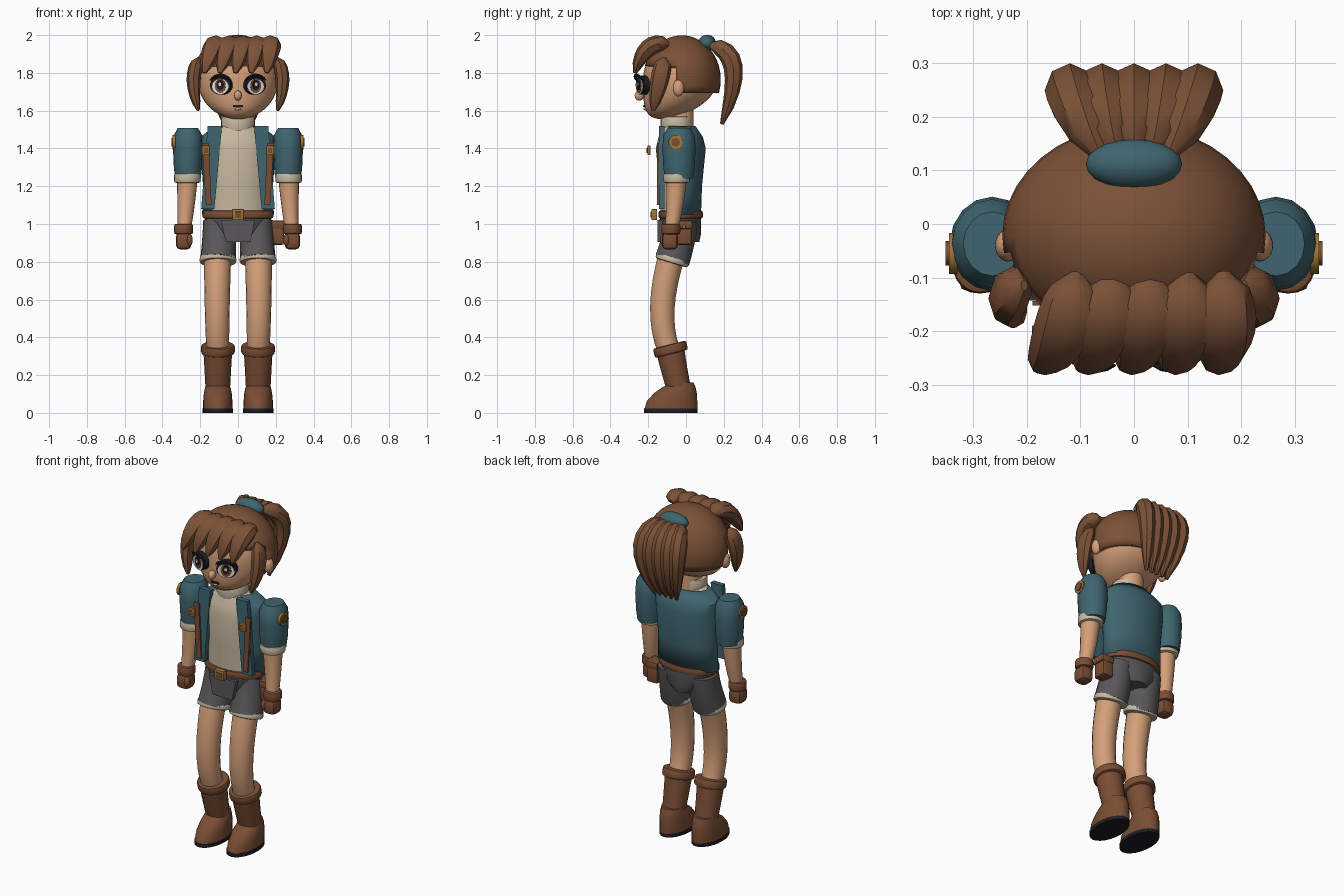
import bpy, bmesh, math
from mathutils import Vector, Matrix, Euler

default_cube = bpy.data.objects.get("Cube")
if default_cube:
    bpy.data.objects.remove(default_cube, do_unlink=True)


def material(name, red, green, blue):
    mat = bpy.data.materials.new(name)
    mat.use_nodes = True
    mat.diffuse_color = (red, green, blue, 1)
    mat.node_tree.nodes["Principled BSDF"].inputs["Base Color"].default_value = mat.diffuse_color
    return mat


HAIR = material("hair brown", .2, .083, .038)
LEATHER = material("leather brown", .195, .075, .034)
SKIN = material("warm skin", .66, .35, .19)
TEAL = material("jacket teal", .05, .13, .16)
CREAM = material("cream cloth", .58, .49, .36)
GREY = material("charcoal grey", .1, .095, .1)
BLACK = material("soft black", .012, .012, .018)
GOLD = material("dull gold", .36, .19, .035)
WHITE = material("eye white", .78, .76, .72)


def finish(name, mat, bm, mirror=False, thickness=0):
    """Turn a bmesh into a smooth shaded object, mirrored across x if asked."""
    bmesh.ops.recalc_face_normals(bm, faces=bm.faces)
    mesh = bpy.data.meshes.new(name)
    bm.to_mesh(mesh)
    bm.free()
    mesh.materials.append(mat)
    mesh.shade_smooth()
    mesh.set_sharp_from_angle(angle=math.radians(40))
    part = bpy.data.objects.new(name, mesh)
    bpy.context.collection.objects.link(part)
    if thickness:
        solidify = part.modifiers.new("thickness", 'SOLIDIFY')
        solidify.thickness = thickness
    if mirror:
        part.modifiers.new("mirror", 'MIRROR')


def placed(at, size, rotation=(0, 0, 0)):
    return Matrix.LocRotScale(Vector(at), Euler(rotation), Vector(size))


def bridge(rings, closed=True):
    """Skin a row of point rings; open rings get no end caps."""
    bm = bmesh.new()
    rows = [[bm.verts.new(point) for point in ring] for ring in rings]
    for low, high in zip(rows, rows[1:]):
        for i in range(0 if closed else 1, len(low)):
            bm.faces.new((low[i - 1], low[i], high[i], high[i - 1]))
    if closed:
        bm.faces.new(rows[0])
        bm.faces.new(rows[-1])
    return bm


def loft(sections, start=0, end=math.tau, count=28):
    """Level elliptical rings, each as height, x, y, radius x, radius y."""
    closed = end - start == math.tau
    step = (end - start) / (count if closed else count - 1)
    turns = [start + step * i for i in range(count)]
    return bridge([[(x + rx * math.cos(a), y + ry * math.sin(a), z) for a in turns]
                   for z, x, y, rx, ry in sections], closed)


def sweep(start, middle, end, radii, sides, steps=9):
    """Tube along a curve through three points; radii(t) gives width and depth."""
    start, middle, end = Vector(start), Vector(middle), Vector(end)
    control = middle * 2 - (start + end) / 2
    rings = []
    for i in range(steps):
        t = i / (steps - 1)
        centre = start.lerp(control, t).lerp(control.lerp(end, t), t)
        along = (control.lerp(end, t) - start.lerp(control, t)).normalized()
        across = (Vector((1, 0, 0)) - along * along.x).normalized()
        outward = along.cross(across)
        width, depth = radii(t)
        turns = [k * math.tau / sides for k in range(sides)]
        rings.append([centre + across * width * math.cos(a) + outward * depth * math.sin(a) for a in turns])
    return bridge(rings)


def limb(start, middle, end, thick, thin):
    return sweep(start, middle, end, lambda t: [thick + (thin - thick) * t] * 2, sides=18)


def hair_lock(start, middle, end, width, depth):
    """Eight sided tuft, full near the root and narrow at the tip."""
    def radii(t):
        fullness = .2 + .8 * max(0, math.sin(math.pi * t ** .75)) ** .6
        return width * fullness, depth * fullness
    return sweep(start, middle, end, radii, sides=8)


def ball(at, size, segments=20, rings=12):
    bm = bmesh.new()
    bmesh.ops.create_uvsphere(bm, u_segments=segments, v_segments=rings, radius=1, matrix=placed(at, size))
    return bm


def box(at, size, bevel=.004):
    bm = bmesh.new()
    bmesh.ops.create_cube(bm, size=1, matrix=placed(at, size))
    bmesh.ops.bevel(bm, geom=bm.edges[:], offset=bevel, segments=2, affect='EDGES', profile=.5)
    return bm


def drum(at, size, rotation=(0, 0, 0), bevel=0, sides=24):
    """Elliptical cylinder, with rolled rims when bevelled."""
    bm = bmesh.new()
    bmesh.ops.create_cone(bm, cap_ends=True, segments=sides, radius1=1, radius2=1, depth=1,
                          matrix=placed(at, size, rotation))
    if bevel:
        rims = [e for e in bm.edges if any(len(f.verts) > 4 for f in e.link_faces)]
        bmesh.ops.bevel(bm, geom=rims, offset=bevel, segments=2, affect='EDGES', profile=.5)
    return bm


def panel(outline, y, depth):
    return bridge([[(x, y + side * depth / 2, z) for x, z in outline] for side in (-1, 1)])


# Head: a sphere whose lower half slides forward into the chin
SKULL = 1.765
head = ball((0, -.03, SKULL), (.213, .197, .21), segments=32, rings=20)
for vert in head.verts:
    vert.co.y -= 2.2 * min(0, vert.co.z - SKULL) ** 2
finish("head", SKIN, head)
finish("ear", SKIN, ball((.235, -.04, 1.72), (.025, .03, .045)), mirror=True)
finish("nose", SKIN, ball((0, -.247, 1.68), (.02, .025, .027)))
finish("mouth", BLACK, box((0, -.222, 1.625), (.055, .01, .012)))
finish("lower_lip", SKIN, ball((0, -.215, 1.61), (.016, .01, .008)))

# Eyes: stacked plates that face slightly outwards
EYE_TURN = math.radians(22)
facing = Vector((math.sin(EYE_TURN), -math.cos(EYE_TURN), 0))
finish("eye_outline", BLACK, drum((.088, -.229, 1.735), (.058, .05, .034), (math.pi / 2, 0, EYE_TURN)), mirror=True)
eye_layers = [("eye_white", WHITE, .047, .04), ("iris", LEATHER, .03, .038),
              ("pupil", BLACK, .019, .027), ("eye_shine", WHITE, .008, .009)]
for layer, (name, mat, width, height) in enumerate(eye_layers):
    at = Vector((.086, -.229, 1.728 + layer * .004)) + facing * (.018 + layer * .003)
    finish(name, mat, drum(at, (width, height, .005), (math.pi / 2, 0, EYE_TURN)), mirror=True)
finish("upper_lash", BLACK, hair_lock((.035, -.264, 1.76), (.095, -.262, 1.787), (.15, -.222, 1.76), .01, .01),
       mirror=True)

# Hair cap: a larger sphere opened around the face and neck
cap = ball((0, -.022, SKULL), (.246, .206, .234), segments=40, rings=20)
opening = []
for face in cap.faces:
    middle = face.calc_center_median()
    if middle.z < 1.69 or (middle.z < 1.84 and middle.y < -.065):
        opening.append(face)
bmesh.ops.delete(cap, geom=opening, context='FACES')
finish("hair_cap", HAIR, cap, thickness=.03)

# Fringe, side locks and ponytail
for k in range(5):
    root, tip = .068 * k - .105, .083 * k - .18
    finish(f"fringe_lock_{k + 1}", HAIR,
           hair_lock((root, -.09, 1.95), ((root + tip) / 2 + .01, -.2, 1.93), (tip, -.27, 1.8), .058, .048))
    spread = .06 * (k - 2)
    finish(f"ponytail_lock_{k + 1}", HAIR,
           hair_lock((spread * .5, .12, 1.95), (spread, .25, 1.83), (spread * .6, .19, 1.53), .048, .052))
finish("side_lock", HAIR, hair_lock((.205, -.115, 1.88), (.235, -.14, 1.76), (.21, -.175, 1.6), .038, .05), mirror=True)
finish("hair_tie", TEAL, ball((0, .112, 1.957), (.09, .047, .045)))

# Torso: jacket and shirt share one set of sections
torso = [(1.05, 0, -.02, .19, .1), (1.2, 0, -.02, .185, .105), (1.4, 0, -.02, .2, .125),
         (1.46, 0, -.02, .2, .11), (1.52, 0, -.03, .12, .08)]
finish("shirt", CREAM, loft([(z, x, y - .02, rx - .03, ry - .005) for z, x, y, rx, ry in torso]))
finish("jacket_body", TEAL, loft(torso, math.radians(-50), math.radians(230)), thickness=.014)
finish("neck", SKIN, drum((0, -.035, 1.54), (.072, .075, .14)))
finish("collar", CREAM, drum((0, -.05, 1.53), (.09, .085, .08), bevel=.01))
finish("lapel", TEAL, panel([(.085, 1.52), (.16, 1.52), (.195, 1.08), (.125, 1.08)], y=-.128, depth=.03), mirror=True)
finish("chest_strap", LEATHER, panel([(.155, 1.43), (.19, 1.43), (.17, 1.1), (.14, 1.1)], y=-.148, depth=.009),
       mirror=True)
finish("strap_buckle", GOLD, box((.17, -.197, 1.39), (.042, .016, .05)), mirror=True)
finish("strap_buckle_inset", LEATHER, box((.17, -.205, 1.39), (.022, .006, .028), bevel=.001), mirror=True)

# Sleeves, badges, arms and gloves
sleeve = [(1.24, .075), (1.3, .083), (1.4, .088), (1.47, .083), (1.507, .06)]
finish("sleeve", TEAL, loft([(z, .265, -.037, r * .9, r) for z, r in sleeve], count=16), mirror=True)
finish("sleeve_cuff", CREAM, drum((.268, -.05, 1.243), (.07, .07, .05), bevel=.01), mirror=True)
finish("shoulder_badge", GOLD, drum((.338, -.055, 1.433), (.038, .038, .016), (0, math.pi / 2, 0), sides=12),
       mirror=True)
finish("badge_centre", LEATHER, drum((.344, -.055, 1.433), (.023, .023, .016), (0, math.pi / 2, 0), sides=12),
       mirror=True)
finish("arm", SKIN, limb((.268, -.05, 1.27), (.275, -.06, 1.1), (.286, -.08, .96), .057, .034), mirror=True)
finish("glove_cuff", LEATHER, drum((.288, -.08, .973), (.05, .05, .055), bevel=.01), mirror=True)
finish("glove_hand", LEATHER, box((.288, -.085, .91), (.082, .086, .09), bevel=.024), mirror=True)
finish("glove_thumb", LEATHER, ball((.256, -.118, .915), (.016, .018, .032)), mirror=True)

# Belt, buckle and pouch
finish("belt", LEATHER, drum((0, -.028, 1.05), (.187, .117, .042), bevel=.01, sides=32))
finish("belt_buckle", GOLD, box((0, -.168, 1.05), (.062, .03, .058)))
finish("belt_buckle_inset", LEATHER, box((0, -.183, 1.05), (.034, .008, .03), bevel=.001))
finish("belt_pouch", LEATHER, box((.208, -.01, .945), (.07, .08, .11), bevel=.01))
finish("pouch_flap", LEATHER, box((.21, -.01, .995), (.08, .088, .045), bevel=.01))
finish("pouch_stud", GOLD, ball((.25, -.01, .985), (.006, .009, .009)))

# Shorts
finish("shorts_hips", GREY, loft([(.905, 0, -.03, .075, .1), (.95, 0, -.03, .14, .11), (1.03, 0, -.03, .176, .11)]))
finish("shorts_front", GREY, panel([(-.09, 1.02), (.09, 1.02), (.065, .905), (-.065, .905)], y=-.135, depth=.03))
finish("shorts_leg", GREY, limb((.1, -.02, 1.02), (.1, -.04, .92), (.106, -.072, .81), .085, .094), mirror=True)
finish("shorts_cuff", CREAM, drum((.106, -.072, .81), (.097, .09, .034), (-.29, 0, 0), bevel=.01), mirror=True)

# Legs and boots
finish("leg", SKIN, limb((.108, -.07, .85), (.11, -.125, .56), (.107, -.09, .33), .072, .06), mirror=True)
finish("boot_shaft", LEATHER, limb((.107, -.085, .34), (.107, -.06, .22), (.107, -.028, .09), .077, .063), mirror=True)
finish("boot_cuff", LEATHER, drum((.106, -.082, .337), (.089, .09, .05), (.25, 0, 0), bevel=.01), mirror=True)
foot = []
for t in (0, .3, .6, .8, 1):
    toe, heel = -.22 + .14 * t ** 2, .06 - .02 * t ** 4
    foot.append((.02 + .14 * t, .107, (toe + heel) / 2, .078 - .02 * t ** 3, (heel - toe) / 2))
finish("boot_foot", LEATHER, loft(foot), mirror=True)
finish("boot_sole", BLACK, drum((.107, -.081, .011), (.08, .141, .022)), mirror=True)
